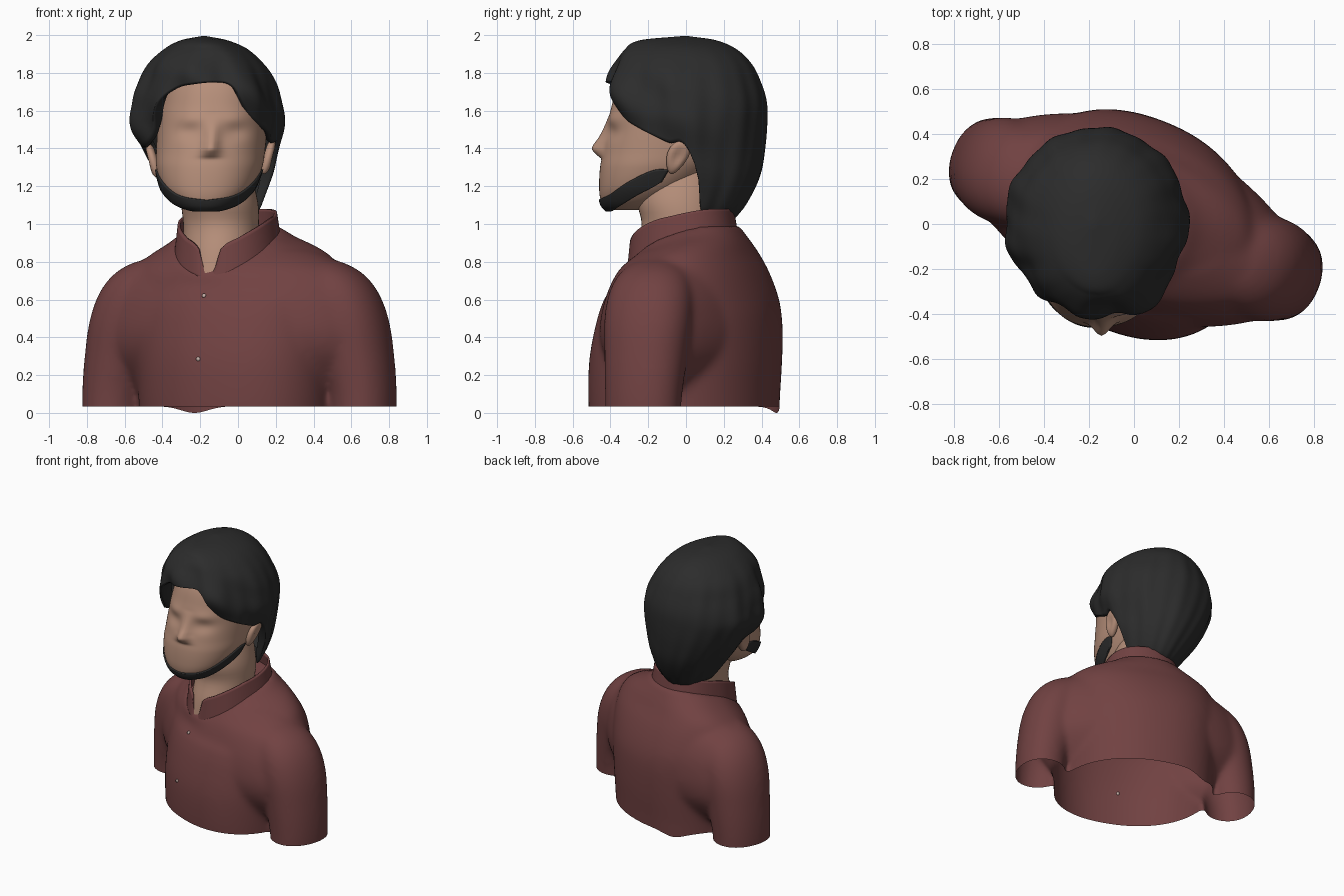
import bpy, bmesh, math
from mathutils import Vector
from mathutils.bvhtree import BVHTree

if "Cube" in bpy.data.objects:
    bpy.data.objects.remove(bpy.data.objects["Cube"])


def material(name, rgb):
    m = bpy.data.materials.new(name)
    m.diffuse_color = (*rgb, 1)
    m.use_nodes = True
    m.node_tree.nodes["Principled BSDF"].inputs["Base Color"].default_value = m.diffuse_color
    return m


SKIN = material("skin", (0.47, 0.275, 0.195))
SHIRT = material("maroon cloth", (0.165, 0.054, 0.054))
HAIR = material("black hair", (0.025, 0.025, 0.025))
BUTTON = material("pale button", (0.55, 0.42, 0.38))


def curve(tab, t):
    """Smooth interpolation through rows of (t, a, b, ...)."""
    if t <= tab[0][0]:
        return tab[0][1:]
    if t >= tab[-1][0]:
        return tab[-1][1:]
    i = max(k for k in range(len(tab) - 1) if tab[k][0] <= t)
    p, q = tab[i], tab[i + 1]
    o, r = tab[max(i - 1, 0)], tab[min(i + 2, len(tab) - 1)]
    h = q[0] - p[0]
    f = (t - p[0]) / h
    out = []
    for k in range(1, len(p)):
        m0 = (q[k] - o[k]) / (q[0] - o[0]) * h
        m1 = (r[k] - p[k]) / (r[0] - p[0]) * h
        out.append((2*f**3 - 3*f*f + 1)*p[k] + (f**3 - 2*f*f + f)*m0
                   + (3*f*f - 2*f**3)*q[k] + (f**3 - f*f)*m1)
    return out


def oval(s, cx, hw, yf, yb, n=2.0):
    """Point on a superellipse, s = 0 at the front, growing towards +x."""
    a, c = math.sin(s), math.cos(s)
    x = cx + hw * math.copysign(abs(a) ** (2 / n), a)
    y = (yf + yb) / 2 - (yb - yf) / 2 * math.copysign(abs(c) ** (2 / n), c)
    return x, y


def add_grid(bm, rows, wrap=True, cap0=False, cap1=False):
    vs = [[bm.verts.new(p) for p in r] for r in rows]
    n = len(rows[0])
    for a, b in zip(vs, vs[1:]):
        for j in range(n if wrap else n - 1):
            k = (j + 1) % n
            bm.faces.new((a[j], a[k], b[k], b[j]))
    for use, ring in ((cap0, vs[0]), (cap1, vs[-1])):
        if use:
            mid = bm.verts.new(sum((v.co for v in ring), Vector()) / n)
            for j in range(n):
                bm.faces.new((ring[j], ring[(j + 1) % n], mid))


def finish(name, bm, mat, thick=0):
    bmesh.ops.recalc_face_normals(bm, faces=bm.faces)
    me = bpy.data.meshes.new(name)
    bm.to_mesh(me)
    bm.free()
    me.materials.append(mat)
    me.polygons.foreach_set("use_smooth", [True] * len(me.polygons))
    ob = bpy.data.objects.new(name, me)
    bpy.context.collection.objects.link(ob)
    if thick:
        mod = ob.modifiers.new("thickness", "SOLIDIFY")
        mod.thickness = thick
    return ob


def angles(n):
    return [2 * math.pi * j / n for j in range(n)]


# Shirt: torso, shoulder yoke and sleeves in a turned frame, fused and open below
CA, SA = math.cos(math.radians(-20.5)), math.sin(math.radians(-20.5))


def turn(u, v, z):
    return Vector((u * CA - v * SA, u * SA + v * CA, z))


# z, centre, half width, front, back
TORSO = [(-0.1, 0, .53, -.475, .455), (.1, 0, .54, -.485, .465), (.3, 0, .55, -.475, .475),
         (.5, 0, .56, -.43, .47), (.62, 0, .565, -.385, .445), (.75, 0, .56, -.35, .395),
         (.84, -.01, .53, -.335, .345), (.9, -.02, .45, -.335, .315),
         (.95, -.04, .35, -.333, .285), (1.0, -.05, .28, -.33, .255)]
YOKE = [(.1, 0, .6, -.28, .32), (.3, 0, .79, -.37, .41), (.42, 0, .81, -.4, .435), (.55, 0, .79, -.385, .425),
        (.65, 0, .75, -.355, .4), (.75, 0, .665, -.31, .355), (.8, 0, .565, -.27, .31), (.86, 0, .42, -.2, .25)]
# z, outer edge, half width, front, back
SLEEVE = [(-0.1, .868, .16, -.18, .22), (.1, .87, .17, -.185, .23), (.3, .855, .19, -.2, .245),
          (.5, .822, .2, -.215, .255), (.65, .762, .2, -.205, .235), (.75, .675, .18, -.165, .185),
          (.8, .58, .14, -.11, .12)]


def dip(s):
    return 0.26 * ((1 + math.cos(s)) / 2) ** 2


bm = bmesh.new()
rows = []
for i in range(45):
    z = -0.1 + 1.1 * i / 44
    w = min(max((z - .6) / .4, 0), 1)
    row = []
    for s in angles(72):
        u, v = oval(s, *curve(TORSO, z), 2.2)
        row.append(turn(u - .1 * (1 - w) * v, v, z - w * dip(s)))
    rows.append(row)
add_grid(bm, rows, True, True, True)
rows = []
for i in range(32):
    z = .1 + .76 * i / 31
    ring = [oval(s, *curve(YOKE, z), 1.75) for s in angles(96)]
    rows.append([turn(u - .12 * v, v, z) for u, v in ring])
add_grid(bm, rows, True, True, True)
for side in (-1, 1):
    rows = []
    for i in range(30):
        z = -0.1 + 0.9 * i / 29
        out, ru, vf, vb = curve(SLEEVE, z)
        rows.append([turn(*oval(s, side * (out - ru), ru, vf, vb, 2.15), z) for s in angles(48)])
    add_grid(bm, rows, True, True, True)
raw = finish("shirt_form", bm, SHIRT)
mod = raw.modifiers.new("fuse", "REMESH")
mod.mode, mod.voxel_size = "VOXEL", 0.017
mod = raw.modifiers.new("soften", "SMOOTH")
mod.factor, mod.iterations = 0.5, 20
fused = bpy.data.meshes.new_from_object(raw.evaluated_get(bpy.context.evaluated_depsgraph_get()))
bpy.data.objects.remove(raw)
bm = bmesh.new()
bm.from_mesh(fused)
bmesh.ops.bisect_plane(bm, geom=bm.verts[:] + bm.edges[:] + bm.faces[:], plane_co=(0, 0, .035),
                       plane_no=(0, 0, 1), clear_inner=True)
for v in bm.verts:  # hem hangs lower at the back
    if v.co.z < .1 and v.co.y > .3:
        v.co.z -= .035 * math.exp(-((v.co.x + .23) / .1) ** 2) * (1 - (v.co.z - .035) / .065)
tree = BVHTree.FromBMesh(bm)
finish("shirt", bm, SHIRT)

# Buttons set on the shirt front
for i, (x, z) in enumerate(((-.18, .62), (-.21, .285))):
    hit, normal, _, _ = tree.ray_cast(Vector((x, -2, z)), Vector((0, 1, 0)))
    bm = bmesh.new()
    bmesh.ops.create_cone(bm, cap_ends=True, segments=12, radius1=.012, radius2=.01, depth=.01)
    if normal.y > 0:
        normal = -normal
    bmesh.ops.rotate(bm, verts=bm.verts, matrix=normal.to_track_quat("Z", "Y").to_matrix())
    bmesh.ops.translate(bm, verts=bm.verts, vec=hit + normal * .002)
    finish(f"button_{i + 1}", bm, BUTTON)

# Stand collar with an open V at the front
COLLAR = [(0, .72), (.1, .77), (.22, .87), (.6, .93), (1.1, .99), (1.57, 1.035), (2.3, 1.075), (3.15, 1.08)]
rows = []
for i in range(9):
    f = i / 8
    row = []
    for s in angles(120):
        lo = .975 - dip(s)
        hi = max(curve(COLLAR, min(s, 2 * math.pi - s))[0], lo + .005)
        k = 1.0 - .06 * f
        row.append(turn(*oval(s, -.045, .272 * k, -.04 - .29 * k, -.04 + .29 * k, 2.2), lo + (hi - lo) * f))
    rows.append(row)
bm = bmesh.new()
add_grid(bm, rows)
finish("collar", bm, SHIRT, .014)

# Neck
NECK = [(.7, -.13, .16, -.29, .12), (.85, -.10, .19, -.27, .16), (1.0, -.09, .2, -.235, .2),
        (1.12, -.10, .205, -.26, .21), (1.3, -.14, .2, -.25, .22)]
bm = bmesh.new()
add_grid(bm, [[(*oval(s, *curve(NECK, .7 + .6 * i / 20)), .7 + .6 * i / 20) for s in angles(48)]
              for i in range(21)], True, True, True)
finish("neck", bm, SKIN)

# Head: z, half width, front, back, with nose, brow and eye sockets shaped in
HEAD = [(1.075, .09, -.41, -.14), (1.1, .15, -.44, -.1), (1.14, .2, -.455, -.03), (1.2, .245, -.46, .06),
        (1.3, .28, -.455, .18), (1.38, .288, -.44, .25), (1.5, .29, -.42, .3), (1.62, .285, -.395, .33),
        (1.75, .26, -.355, .32), (1.88, .18, -.26, .24), (1.92, .1, -.15, .15)]
NOSE = [(1.345, 0), (1.37, .035), (1.4, .062), (1.46, .035), (1.53, .012), (1.58, 0)]


def head_point(s, z, off=0.0):
    hw, yf, yb = curve(HEAD, z)
    cx = -.14 + .08 * (z - 1.45)
    x, y = oval(s, cx, hw + off, yf - off, yb + off, 2.25)
    if y < -.15:
        dx = x - cx
        eye = math.exp(-((abs(dx) - .12) / .075) ** 2)
        y -= curve(NOSE, z)[0] * math.exp(-(dx / (.04 + .25 * max(0, 1.42 - z))) ** 2)
        y += .018 * eye * math.exp(-((z - 1.485) / .045) ** 2)
        y -= .008 * eye * math.exp(-((z - 1.555) / .035) ** 2)
    return x, y, z


bm = bmesh.new()
add_grid(bm, [[head_point(s, 1.075 + .845 * i / 90) for s in angles(128)] for i in range(91)],
         True, True, True)
finish("head", bm, SKIN)

# Ears
for name, x, z, tilt in (("right_ear", -.45, 1.335, -.25), ("left_ear", .16, 1.355, .25)):
    bm = bmesh.new()
    bmesh.ops.create_uvsphere(bm, u_segments=24, v_segments=16, radius=1)
    for v in bm.verts:
        a, b, c = v.co
        dish = .02 * math.exp(-3 * (b * b + c * c)) * abs(a)
        v.co = (x + math.copysign(1, a) * (abs(a) * .036 - dish) + tilt * .09 * c,
                -.045 + .058 * (1 + .3 * c) * b + .03 * c, z + .09 * c)
    finish(name, bm, SKIN)

# Beard band following the jaw: angle, lower edge, upper edge
BEARD = [(0, 1.078, 1.125), (45, 1.082, 1.155), (70, 1.115, 1.23), (88, 1.18, 1.285), (98, 1.235, 1.285)]
rows = []
for i in range(13):
    row = []
    for j in range(81):
        d = -98 + 196 * j / 80
        lo, hi = curve(BEARD, abs(d))
        x, y, z = head_point(math.radians(d), lo + (hi - lo) * i / 12, .01)
        row.append((x, y, z - .012 * (1 - i / 12)))
    rows.append(row)
bm = bmesh.new()
add_grid(bm, rows, False)
finish("beard", bm, HAIR, .018)

# Hair: z, centre, half width, front, back; the lower edge varies with angle
HAIRFORM = [(1.02, -.08, .16, -.2, .25), (1.1, -.09, .215, -.22, .315), (1.25, -.12, .295, -.28, .39),
            (1.4, -.15, .36, -.36, .42), (1.55, -.165, .405, -.395, .43), (1.65, -.165, .395, -.405, .425),
            (1.75, -.165, .36, -.405, .395), (1.85, -.17, .305, -.375, .345), (1.93, -.17, .215, -.32, .26),
            (1.975, -.18, .115, -.23, .15), (1.995, -.18, .01, -.02, .01)]
EDGE = [(-180, 1.03), (-108, 1.06), (-96, 1.13), (-91, 1.33), (-84, 1.4), (-62, 1.42), (-48, 1.5),
        (-40, 1.64), (-28, 1.72), (-12, 1.745), (12, 1.755), (21, 1.73), (27, 1.64), (36, 1.56), (52, 1.5),
        (72, 1.435), (83, 1.435), (89, 1.36), (95, 1.12), (108, 1.06), (180, 1.03)]


def bump(x, mid, wide):
    return math.exp(-((x - mid) / wide) ** 2)


def hair_point(d, z, k=1.0):
    s = math.radians(d)
    cx, hw, yf, yb = curve(HAIRFORM, z)
    x, y = oval(s, cx, hw, yf, yb)
    cy = (yf + yb) / 2
    front = (1 + math.cos(s)) / 2
    low = min(1, max(0, (1.97 - z) / .25))
    # sweeping strands, stronger towards the face
    wave = low * (.008 + .024 * front) * math.sin(9 * s + 9 * (z - 1.5) * front)
    wave += low * .006 * math.sin(19 * s - 7 * z)
    wave += .015 * front * math.sin(26 * z + 4 * s)
    # forelocks on both sides of the parting
    wave += .11 * bump(d, 30, 15) * bump(z, 1.7, .13)
    wave += .04 * bump(d, -20, 20) * bump(z, 1.8, .09)
    wave += .04 * bump(d, -65, 22) * bump(z, 1.5, .08)
    k *= 1 + wave
    return cx + (x - cx) * k, cy + (y - cy) * k, z


rows = []
degs = [-180 + 360 * j / 200 for j in range(200)]
for i in range(1, 61):
    f = (i / 60) ** 1.7
    rows.append([hair_point(d, 1.995 - (1.995 - curve(EDGE, d)[0]) * f) for d in degs])
for k, up in ((.95, -.006), (.88, .01), (.8, .06)):
    rows.append([hair_point(d, curve(EDGE, d)[0] + up, k) for d in degs])
bm = bmesh.new()
add_grid(bm, rows, True, True, False)
finish("hair", bm, HAIR)
